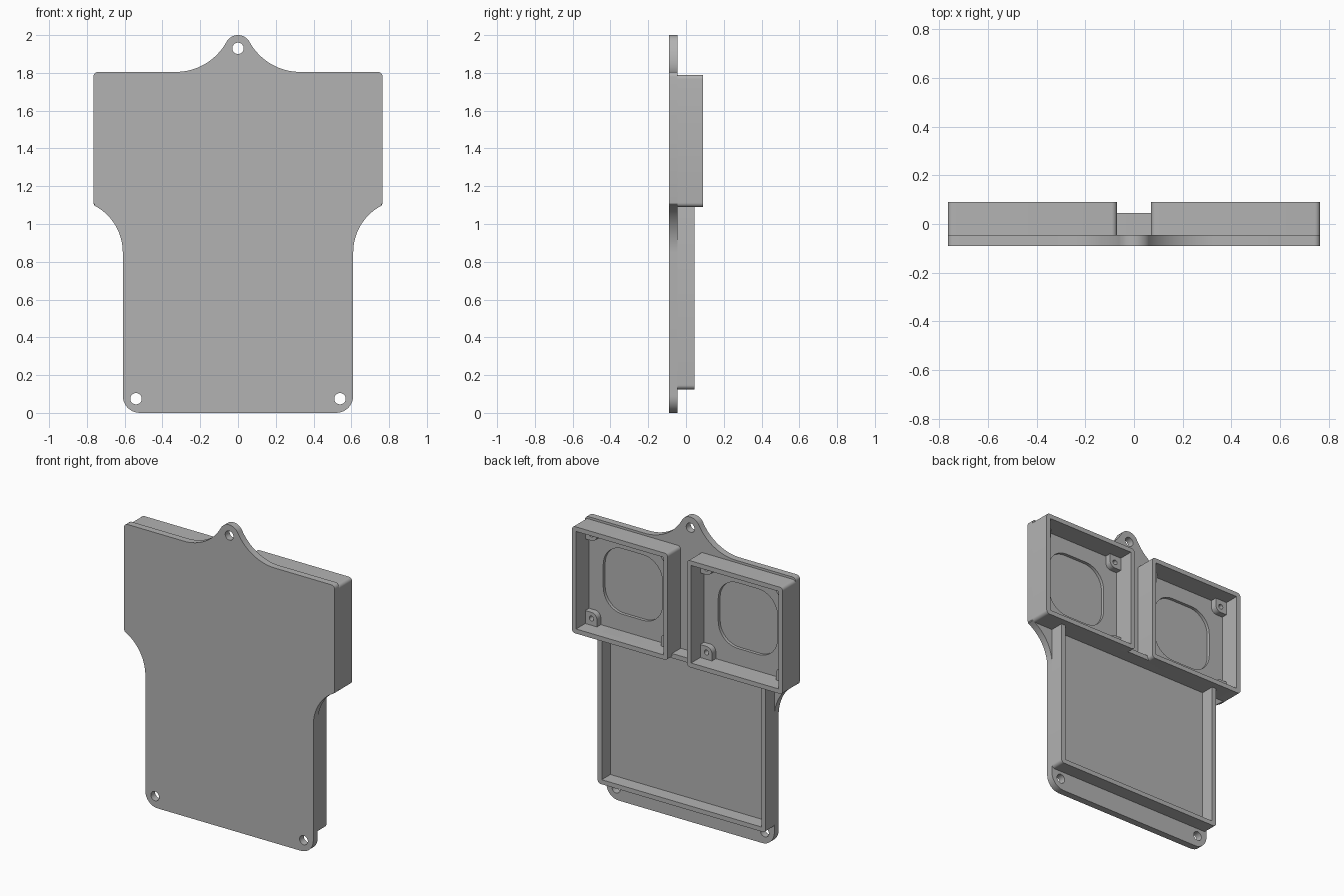
import bpy
import bmesh
from math import sin, cos, radians, atan2, acos, degrees, hypot

if "Cube" in bpy.data.objects:
    bpy.data.objects.remove(bpy.data.objects["Cube"])

grey = bpy.data.materials.new("plain_grey")
grey.use_nodes = True
grey.diffuse_color = (0.45, 0.45, 0.45, 1)
grey.node_tree.nodes["Principled BSDF"].inputs["Base Color"].default_value = grey.diffuse_color

FRONT, BACK = -0.09, -0.045   # plate faces
WALL = 0.03


def arc(cx, cz, r, start, end, n=8):
    """Points on an arc, angles in degrees."""
    steps = [radians(start + (end - start) * i / n) for i in range(n + 1)]
    return [(cx + r * cos(a), cz + r * sin(a)) for a in steps]


def circle(cx, cz, r, n=32):
    return arc(cx, cz, r, 0, 360, n)[:-1]


def rounded(x0, z0, x1, z1, r, n=6):
    """Rounded rectangle; r = 0 gives sharp corners."""
    if r == 0:
        return [(x0, z0), (x1, z0), (x1, z1), (x0, z1)]
    return (arc(x0 + r, z0 + r, r, 180, 270, n) + arc(x1 - r, z0 + r, r, 270, 360, n)
            + arc(x1 - r, z1 - r, r, 0, 90, n) + arc(x0 + r, z1 - r, r, 90, 180, n))


def slab(name, loops, y0, y1):
    """Fill an outline with holes in the xz plane and extrude it from y0 to y1."""
    curve = bpy.data.curves.new(name, "CURVE")
    curve.dimensions = "2D"
    curve.fill_mode = "BOTH"
    curve.extrude = (y1 - y0) / 2
    for loop in loops:
        spline = curve.splines.new("POLY")
        spline.points.add(len(loop) - 1)
        for point, (x, z) in zip(spline.points, loop):
            point.co = (x, z, 0, 1)
        spline.use_cyclic_u = True
    helper = bpy.data.objects.new(name + "_outline", curve)
    bpy.context.collection.objects.link(helper)
    graph = bpy.context.evaluated_depsgraph_get()
    mesh = bpy.data.meshes.new_from_object(helper.evaluated_get(graph))
    bpy.data.objects.remove(helper)

    bm = bmesh.new()
    bm.from_mesh(mesh)
    for v in bm.verts:
        x, z, depth = v.co
        v.co = (x, (y0 + y1) / 2 + depth, z)
    bmesh.ops.remove_doubles(bm, verts=bm.verts, dist=0.00001)
    bmesh.ops.recalc_face_normals(bm, faces=bm.faces)
    bm.to_mesh(mesh)
    bm.free()
    mesh.name = name
    mesh.materials.clear()
    mesh.materials.append(grey)
    obj = bpy.data.objects.new(name, mesh)
    bpy.context.collection.objects.link(obj)
    return obj


def smooth(obj):
    bpy.ops.object.select_all(action="DESELECT")
    obj.select_set(True)
    bpy.context.view_layer.objects.active = obj
    bpy.ops.object.shade_smooth_by_angle(angle=radians(30))


# Plate outline, right half from bottom to top, then mirrored
half = arc(0.52, 0.09, 0.09, 270, 360)
waist_r, waist_z = 0.279, 0.85
waist_end = 180 - degrees(acos((waist_r - 0.15) / waist_r))
half += arc(0.61 + waist_r, waist_z, waist_r, 180, waist_end, 20)
half += arc(0.755, 1.113, 0.01, -60, 0, 3)
half += arc(0.74, 1.78, 0.025, 0, 90, 6)
tab_z, tab_r = 1.93, 0.07
neck_x, neck_r = 0.33, 0.307
neck_z = 1.805 + neck_r
lean = degrees(atan2(neck_z - tab_z, neck_x))
half += arc(neck_x, neck_z, neck_r, 270, 180 + lean, 20)
half += arc(0, tab_z, tab_r, lean, 90, 12)[1:]
outline = half + [(-x, z) for x, z in reversed(half[:-1])]
holes = [circle(0, tab_z, 0.03), circle(0.54, 0.075, 0.03), circle(-0.54, 0.075, 0.03)]
plate = slab("back_plate", [outline] + holes, FRONT, BACK)

# Rounded-square recesses in the plate, one in each upper tray
for side in (-1, 1):
    cx, cz, h = side * 0.4175, 1.445, 0.215
    cutter = slab("recess_cutter", [rounded(cx - h, cz - h, cx + h, cz + h, 0.14, 12)],
                  BACK - 0.02, BACK + 0.02)
    cutter.hide_render = True
    cut = plate.modifiers.new("recess", "BOOLEAN")
    cut.operation = "DIFFERENCE"
    cut.solver = "EXACT"
    cut.object = cutter
    bpy.context.view_layer.objects.active = plate
    bpy.ops.object.modifier_apply(modifier=cut.name)
    bpy.data.objects.remove(cutter)
smooth(plate)


def tray_wall(name, x0, z0, x1, z1, top):
    """Open frame standing on the plate."""
    inner = rounded(x0 + WALL, z0 + WALL, x1 - WALL, z1 - WALL, 0)
    smooth(slab(name, [rounded(x0, z0, x1, z1, 0.022), inner], BACK, top))


# Lower tray
tray_wall("lower_tray_wall", -0.61, 0.125, 0.61, 1.12, 0.045)

# Upper trays, each with four screw bosses
BOSS = 0.085
for side, label in ((1, "left"), (-1, "right")):
    x0, x1 = sorted((side * 0.07, side * 0.765))
    z0, z1 = 1.09, 1.79
    tray_wall(label + "_upper_tray_wall", x0, z0, x1, z1, 0.09)
    for cx, dx in ((x0 + WALL, 1), (x1 - WALL, -1)):
        for cz, dz in ((z0 + WALL, 1), (z1 - WALL, -1)):
            shape = [(0, 0), (BOSS, 0)] + arc(BOSS - 0.04, BOSS - 0.04, 0.04, 0, 90) + [(0, BOSS)]
            shape = [(cx + dx * u, cz + dz * w) for u, w in shape]
            hole = circle(cx + dx * 0.045, cz + dz * 0.045, 0.016, 20)
            smooth(slab(label + "_screw_boss", [shape, hole], BACK, BACK + 0.04))
